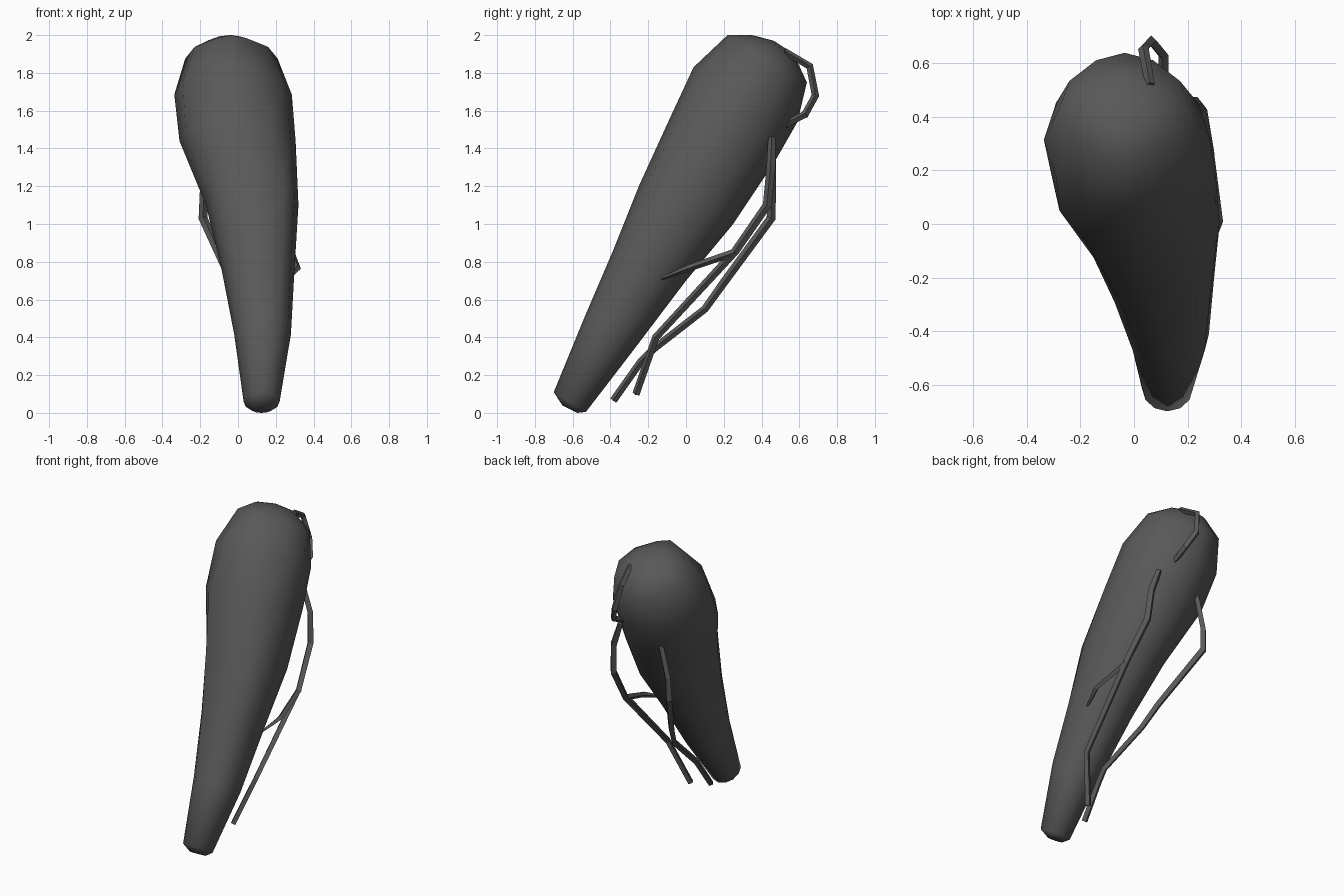
import bpy, bmesh, math
from mathutils import Vector

if "Cube" in bpy.data.objects:
    bpy.data.objects.remove(bpy.data.objects["Cube"])

grey = bpy.data.materials.new("dark_grey")
grey.diffuse_color = (0.1, 0.1, 0.1, 1)
grey.use_nodes = True
grey.node_tree.nodes["Principled BSDF"].inputs["Base Color"].default_value = grey.diffuse_color

# Tapered body sections: x left, x right, front y, front z, back y, back z,
# front and back squareness (below 1 is boxier, above 1 is more pointed)
SECTIONS = [
    (0.07, 0.18, -0.655, 0.04, -0.575, 0.00, 1.0, 1.0),
    (0.03, 0.22, -0.70, 0.11, -0.53, 0.005, 1.0, 1.0),
    (-0.02, 0.28, -0.54, 0.50, -0.28, 0.33, 0.8, 1.0),
    (-0.09, 0.30, -0.39, 0.85, 0.00, 0.70, 0.65, 1.0),
    (-0.17, 0.32, -0.25, 1.20, 0.25, 1.00, 0.55, 1.0),
    (-0.31, 0.305, -0.09, 1.55, 0.47, 1.33, 0.75, 1.0),
    (-0.337, 0.285, 0.04, 1.83, 0.59, 1.54, 1.1, 1.1),
    (-0.28, 0.21, 0.22, 2.00, 0.64, 1.75, 1.6, 1.2),
    (-0.17, 0.08, 0.35, 2.00, 0.57, 1.90, 1.2, 1.2),
]
SIDES = 12

bm = bmesh.new()
rings = []
for xl, xr, fy, fz, by, bz, front, back in SECTIONS:
    mid = Vector(((xl + xr) / 2, (fy + by) / 2, (fz + bz) / 2))
    across = Vector(((xr - xl) / 2, 0, 0))
    depth = Vector((0, (by - fy) / 2, (bz - fz) / 2))
    ring = []
    for i in range(SIDES):
        c, s = math.cos(math.tau * i / SIDES), math.sin(math.tau * i / SIDES)
        c = 0 if abs(c) < 1e-6 else math.copysign(abs(c) ** (front if s < 0 else back), c)
        ring.append(bm.verts.new(mid + across * c + depth * s))
    rings.append(ring)
for lo, hi in zip(rings, rings[1:]):
    for i in range(SIDES):
        j = (i + 1) % SIDES
        bm.faces.new((lo[i], lo[j], hi[j], hi[i]))
bm.faces.new(rings[0])
tip = bm.verts.new((-0.04, 0.465, 1.97))
for i in range(SIDES):
    bm.faces.new((rings[-1][i], rings[-1][(i + 1) % SIDES], tip))
bmesh.ops.recalc_face_normals(bm, faces=bm.faces)
mesh = bpy.data.meshes.new("body")
bm.to_mesh(mesh)
bm.free()
mesh.shade_smooth()
mesh.materials.append(grey)
body = bpy.data.objects.new("body", mesh)
bpy.context.collection.objects.link(body)


def strand(name, points):
    """Four-sided tube through (x, y, z, radius) points."""
    curve = bpy.data.curves.new(name, "CURVE")
    curve.dimensions = "3D"
    curve.bevel_depth = 1.0
    curve.bevel_resolution = 0
    curve.use_fill_caps = True
    spline = curve.splines.new("POLY")
    spline.use_smooth = False
    spline.points.add(len(points) - 1)
    for p, (x, y, z, r) in zip(spline.points, points):
        p.co = (x, y, z, 1)
        p.radius = r
    curve.materials.append(grey)
    obj = bpy.data.objects.new(name, curve)
    bpy.context.collection.objects.link(obj)
    bpy.ops.object.select_all(action="DESELECT")
    obj.select_set(True)
    bpy.context.view_layer.objects.active = obj
    bpy.ops.object.convert(target="MESH")


# Loop at the top of the back
strand("upper_strand", [
    (0.06, 0.52, 1.915, 0.018), (0.035, 0.655, 1.835, 0.02), (0.065, 0.685, 1.68, 0.02),
    (0.11, 0.63, 1.58, 0.02), (0.11, 0.51, 1.52, 0.018)])

# Right strand with its side branch
strand("right_strand", [
    (0.18, 0.455, 1.46, 0.02), (0.235, 0.45, 1.30, 0.024), (0.25, 0.43, 1.10, 0.024),
    (0.28, 0.26, 0.855, 0.022), (0.25, -0.16, 0.40, 0.02), (0.15, -0.265, 0.10, 0.02)])
strand("right_branch", [
    (0.28, 0.26, 0.85, 0.02), (0.315, 0.01, 0.765, 0.018), (0.27, -0.13, 0.71, 0.008)])

# Left strand
strand("left_strand", [
    (-0.12, 0.455, 1.42, 0.02), (-0.18, 0.455, 1.18, 0.022), (-0.185, 0.45, 1.03, 0.024),
    (-0.03, 0.20, 0.69, 0.022), (0.02, 0.10, 0.55, 0.02),
    (0.10, -0.17, 0.34, 0.02), (0.09, -0.24, 0.27, 0.02), (0.08, -0.385, 0.065, 0.02)])
